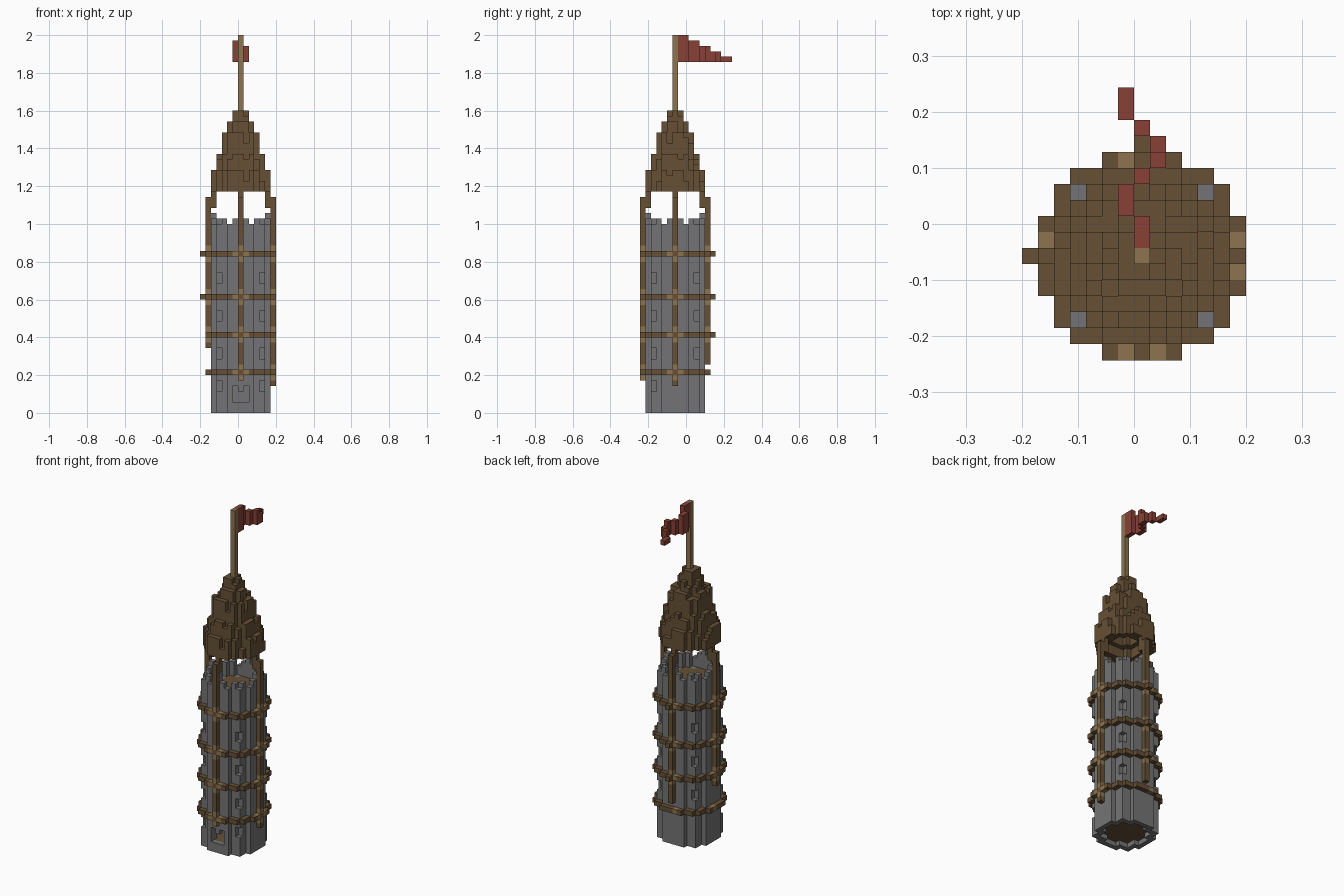
import bpy, bmesh, random
from mathutils import Vector

if "Cube" in bpy.data.objects:
    bpy.data.objects.remove(bpy.data.objects["Cube"], do_unlink=True)

random.seed(4)
V = 2 / 70                                  # size of one block
CENTRE = Vector((V / 2, -2 * V, 0))         # axis of the tower


def material(name, rgb):
    m = bpy.data.materials.new(name)
    m.use_nodes = True
    m.diffuse_color = (*rgb, 1)
    m.node_tree.nodes["Principled BSDF"].inputs["Base Color"].default_value = (*rgb, 1)
    return m


STONE = material("grey stone", (0.175, 0.175, 0.18))
WOOD = material("dark wood", (0.133, 0.08, 0.036))
LIGHT = material("light wood", (0.27, 0.175, 0.08))
RED = material("red cloth", (0.25, 0.053, 0.038))

SIDES = [Vector((1, 0, 0)), Vector((0, 1, 0)), Vector((0, 0, 1))]
SIDES += [-s for s in SIDES]


def blocks(name, cells, mat):
    """Build one mesh from the outer faces of a set of block cells."""
    cells = set(cells)
    bm = bmesh.new()
    for c in cells:
        for n in SIDES:
            if tuple(int(a + b) for a, b in zip(c, n)) in cells:
                continue
            u = Vector((n.y, n.z, n.x))
            w = n.cross(u)
            mid = Vector(c) + Vector((0, 0, 0.5)) + n / 2
            corners = [mid + (a * u + b * w) / 2
                       for a, b in ((-1, -1), (1, -1), (1, 1), (-1, 1))]
            bm.faces.new([bm.verts.new(p * V + CENTRE) for p in corners])
    bmesh.ops.remove_doubles(bm, verts=bm.verts, dist=V * 0.01)
    mesh = bpy.data.meshes.new(name)
    bm.to_mesh(mesh)
    bm.free()
    mesh.materials.append(mat)
    ob = bpy.data.objects.new(name, mesh)
    bpy.context.collection.objects.link(ob)
    return ob


def column(x, y, bottom, top):
    return {(x, y, z) for z in range(bottom, top)}


def turned(i, out, along):
    """Block position on side i: right, back, left, front."""
    return [(out, along), (along, out), (-out, along), (along, -out)][i]


# Floor plan: a square with a shallow bay on each side
R = range(-7, 8)
plan = {(x, y) for x in R for y in R
        if max(abs(x), abs(y)) <= 4
        or (max(abs(x), abs(y)) == 5 and min(abs(x), abs(y)) <= 2)}
inner = {(x, y) for x, y in plan
         if all((x + a, y + b) in plan for a in (-1, 0, 1) for b in (-1, 0, 1))}
band = {(x, y) for x in R for y in R if (x, y) not in plan
        and any(p in plan for p in ((x + 1, y), (x - 1, y), (x, y + 1), (x, y - 1)))}

# Stone wall with battlements
wall = set()
for x, y in plan - inner:
    edge = (x, y) not in {(a, b) for a, b in plan
                          if {(a + 1, b), (a - 1, b), (a, b + 1), (a, b - 1)} <= plan}
    low = min(abs(x), abs(y))
    top = 33 if not edge else 37 if low == 0 else 36 if low in (1, 3) else 35
    wall |= column(x, y, 0, top)

# Corner windows and front doorway
for sx in (-1, 1):
    for sy in (-1, 1):
        for z in (4, 10, 17, 24):
            if z > 4 or sy < 0:
                wall -= column(4 * sx, 4 * sy, z, z + 2)
for x in (-1, 0, 1):
    for y in (-5, -4):
        wall -= column(x, y, 2, 4 if x == 0 else 5)
blocks("stone_wall", wall, STONE)

# Wooden floors
blocks("ground_floor", {(x, y, 1) for x, y in inner}, WOOD)
blocks("upper_floor", {(x, y, 32) for x, y in inner}, WOOD)

# Posts, hoops and lashings
HOOPS = (7, 14, 21, 29)
post_feet = (5, 9, 12, 6)
side_names = ("left", "back", "right", "front")
timber, lashing = set(), set()
for z in HOOPS:
    timber |= {(x, y, z) for x, y in band}
    for i in range(4):
        lashing |= {(*turned(i, 6, 0), z + d) for d in (-1, 1)
                    if z + d >= post_feet[i]}
        spots = {1: (-1,), 2: (1,)}.get(i, (-1, 1))
        lashing |= {(*turned(i, 6, a), z) for a in spots}
timber |= {(-7, 0, z) for z in HOOPS[2:]}
timber |= {(0, 7, z) for z in HOOPS[1:]}
blocks("hoops", timber - lashing, WOOD)
blocks("lashings", lashing, LIGHT)
for i, foot in enumerate(post_feet):
    post = column(*turned(i, 6, 0), foot, 40) | column(*turned(i, 5, 0), 38, 41)
    blocks(side_names[i] + "_post", post - lashing - timber, WOOD)

# Hollow stepped roof with ragged shingles: (radius squared, underside, top)
STEPS = ((2, 48, 56), (6, 46, 54), (13, 43, 52), (20, 41, 48), (29, 41, 45))
roof = set()
for x, y in plan:
    for r2, bottom, top in STEPS:
        if x * x + y * y <= r2:
            rag = 0 if min(abs(x), abs(y)) == 0 else random.choice((0, 0, 1, 2))
            roof |= column(x, y, bottom, top - rag)
            break
blocks("roof", roof, WOOD)

# Flagpole and waving pennant
blocks("flagpole", column(0, 0, 56, 70), LIGHT)
wave = (0, 0, -1, -1, 0, 1, 1, 0, -1, -1)
flag = set()
for i, x in enumerate(wave):
    flag |= column(x, i + 1, 65, 70 - i // 2)
blocks("pennant", flag, RED)
